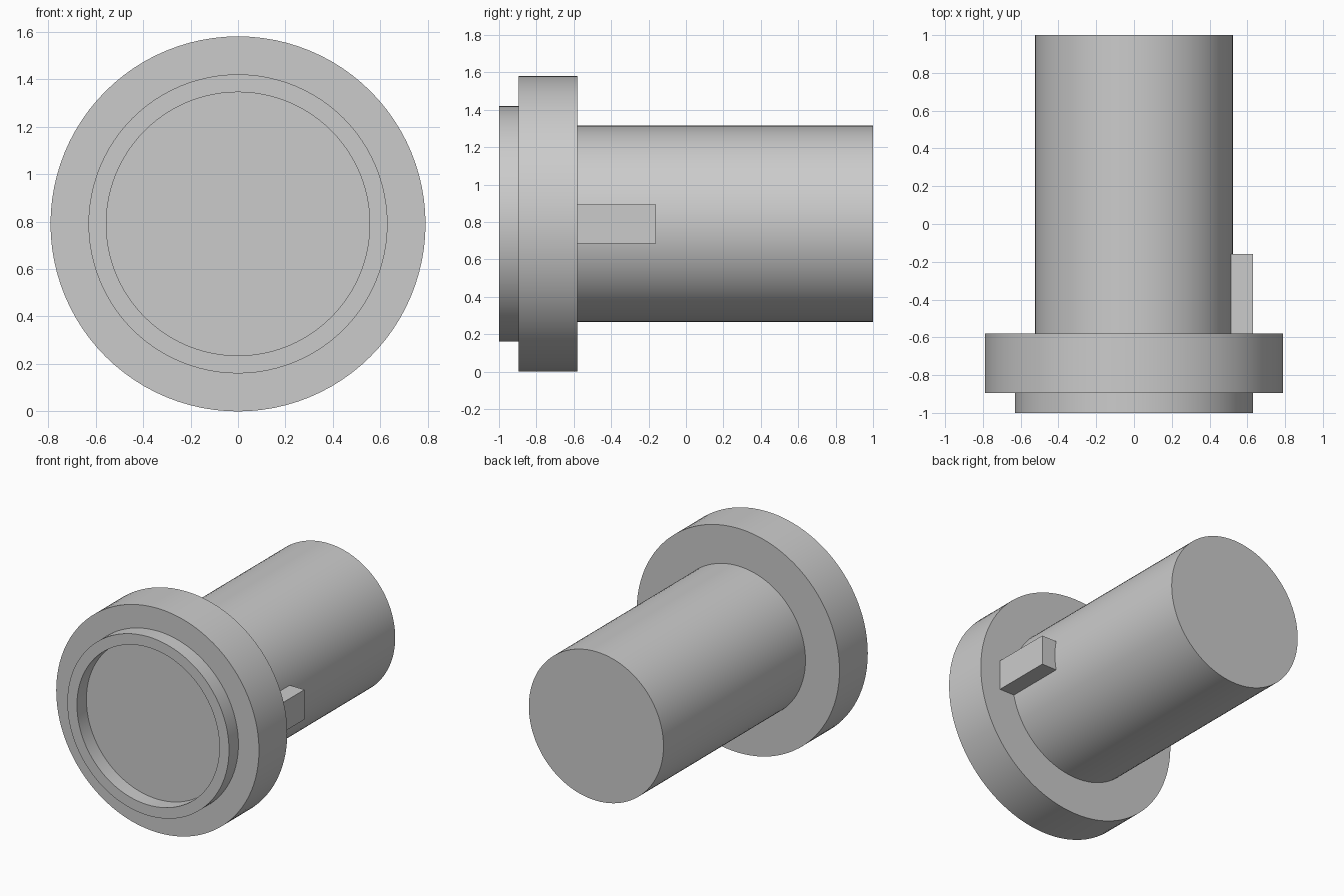
import bpy
import bmesh
import math
from mathutils import Vector

SEGMENTS = 96
AXIS_Z = 0.79

default_cube = bpy.data.objects.get("Cube")
if default_cube:
    bpy.data.objects.remove(default_cube, do_unlink=True)

# Single plain grey material
grey = bpy.data.materials.new("plain_grey")
grey.use_nodes = True
colour = (0.6, 0.6, 0.6, 1.0)
grey.diffuse_color = colour
grey.node_tree.nodes["Principled BSDF"].inputs["Base Color"].default_value = colour


def finish(name, bm):
    """Turn a bmesh into a coloured object with sharp edges kept."""
    bmesh.ops.recalc_face_normals(bm, faces=bm.faces)
    mesh = bpy.data.meshes.new(name)
    bm.to_mesh(mesh)
    bm.free()
    mesh.materials.append(grey)
    obj = bpy.data.objects.new(name, mesh)
    bpy.context.collection.objects.link(obj)
    bpy.ops.object.select_all(action="DESELECT")
    obj.select_set(True)
    bpy.context.view_layer.objects.active = obj
    bpy.ops.object.shade_smooth_by_angle(angle=math.radians(30))
    return obj


def lathe(name, profile):
    """Revolve (radius, y) points around the horizontal axis."""
    bm = bmesh.new()
    verts = [bm.verts.new((0, y, AXIS_Z + r)) for r, y in profile]
    edges = [bm.edges.new(pair) for pair in zip(verts, verts[1:])]
    bmesh.ops.spin(bm, geom=verts + edges, cent=(0, 0, AXIS_Z), axis=(0, 1, 0),
                   angle=math.tau, steps=SEGMENTS, use_merge=False)
    bmesh.ops.remove_doubles(bm, verts=bm.verts, dist=0.0005)
    return finish(name, bm)


def box(name, low, high):
    """Axis-aligned box between two corners."""
    low, high = Vector(low), Vector(high)
    bm = bmesh.new()
    bmesh.ops.create_cube(bm, size=1)
    bmesh.ops.scale(bm, vec=high - low, verts=bm.verts)
    bmesh.ops.translate(bm, vec=(low + high) / 2, verts=bm.verts)
    return finish(name, bm)


# Recessed front rim, wide flange and solid shaft in one turned profile
lathe("flanged_shaft", [
    (0, -0.895), (0.555, -0.895), (0.555, -1), (0.63, -1),
    (0.63, -0.895), (0.79, -0.895), (0.79, -0.58),
    (0.525, -0.58), (0.525, 1), (0, 1),
])

# Locating key on the left side of the shaft, against the flange
box("locating_key", (0.5, -0.585, AXIS_Z - 0.105), (0.63, -0.16, AXIS_Z + 0.105))
